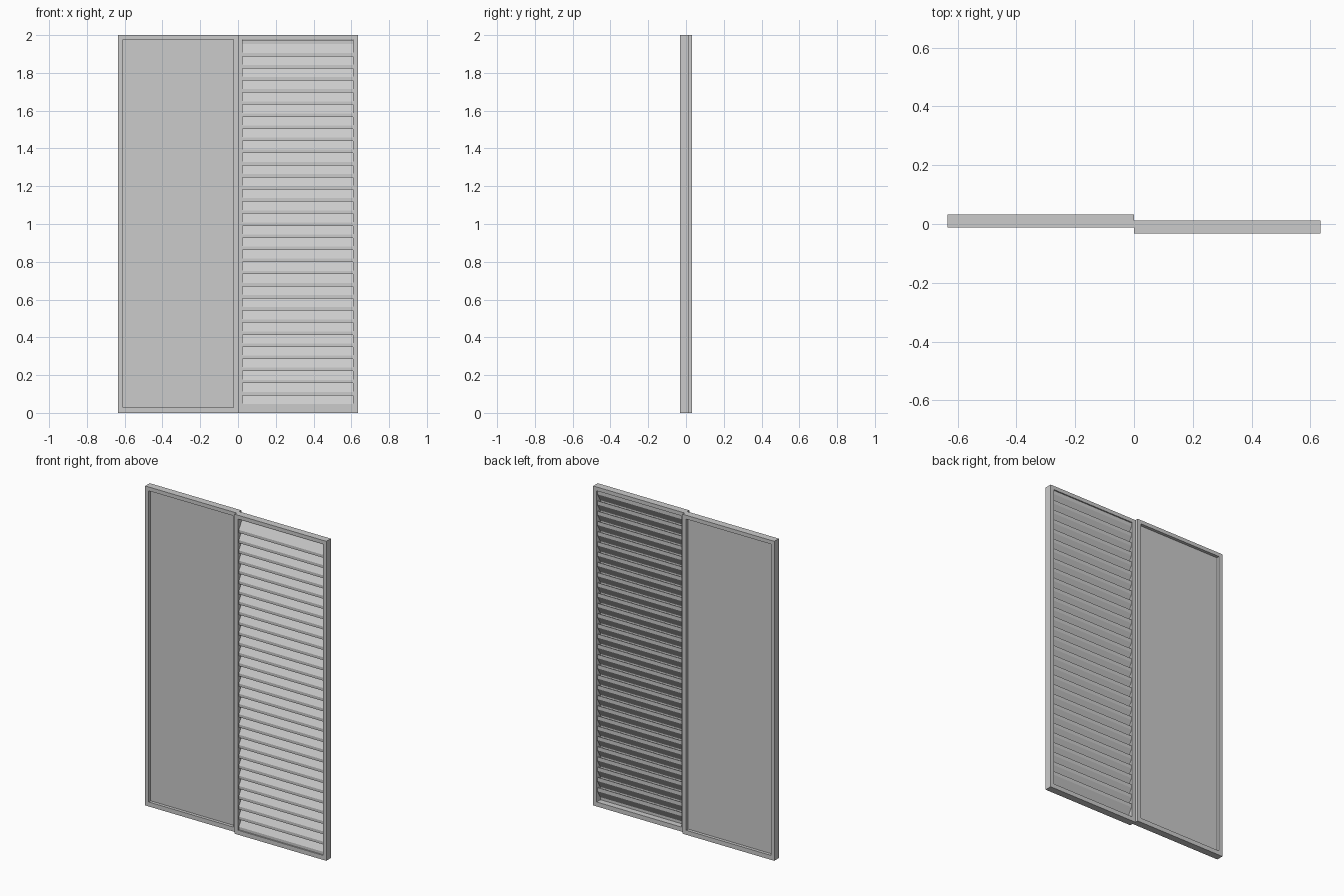
import bpy, bmesh

if "Cube" in bpy.data.objects:
    bpy.data.objects.remove(bpy.data.objects["Cube"])

H = 2.0        # panel height
W = 0.634      # panel width
T = 0.045      # frame thickness
B = 0.024      # frame border


def extrude_x(name, profile, x0, x1):
    """Closed (y, z) profile extruded along x."""
    bm = bmesh.new()
    a = [bm.verts.new((x0, y, z)) for y, z in profile]
    face = bm.faces.new(a)
    ext = bmesh.ops.extrude_face_region(bm, geom=[face])
    moved = [v for v in ext["geom"] if isinstance(v, bmesh.types.BMVert)]
    bmesh.ops.translate(bm, verts=moved, vec=(x1 - x0, 0, 0))
    bmesh.ops.recalc_face_normals(bm, faces=bm.faces)
    me = bpy.data.meshes.new(name)
    bm.to_mesh(me)
    bm.free()
    ob = bpy.data.objects.new(name, me)
    bpy.context.collection.objects.link(ob)
    return ob


def frame(name, x0, yc):
    """Rectangular ring with a through opening."""
    outer = [(x0, 0), (x0 + W, 0), (x0 + W, H), (x0, H)]
    inner = [(x0 + B, B + 0.004), (x0 + W - B, B + 0.004),
             (x0 + W - B, H - B), (x0 + B, H - B)]
    bm = bmesh.new()
    rings = [[bm.verts.new((x, yc + s * T / 2, z)) for x, z in loop]
             for loop, s in ((outer, -1), (inner, -1), (inner, 1), (outer, 1))]
    for k in range(4):
        r, q = rings[k], rings[(k + 1) % 4]
        for i in range(4):
            j = (i + 1) % 4
            bm.faces.new((r[i], r[j], q[j], q[i]))
    bmesh.ops.recalc_face_normals(bm, faces=bm.faces)
    me = bpy.data.meshes.new(name)
    bm.to_mesh(me)
    bm.free()
    bpy.context.collection.objects.link(bpy.data.objects.new(name, me))


# sliding frames, offset in depth
LY, RY = 0.010, -0.010
frame("pane_frame", -W, LY)
frame("louver_frame", 0, RY)

# flat pane, recessed on both sides
p = 0.003
extrude_x("flat_pane", [(LY - p, B), (LY + p, B), (LY + p, H - B), (LY - p, H - B)],
          -W + B, -B)

# Z-section louver slats: front lip low, back lip high
d, t = 0.016, 0.003
pitch = 0.0641
for k in range(30):
    z = 0.029 + k * pitch
    prof = [(-d, 0), (-d, 0.018), (d - t, 0.066), (d - t, 0.087),
            (d, 0.087), (d, 0.064), (-d + t, 0.016), (-d + t, 0)]
    extrude_x(f"slat_{k:02d}", [(RY + y, z + h) for y, h in prof], B, W - B)
